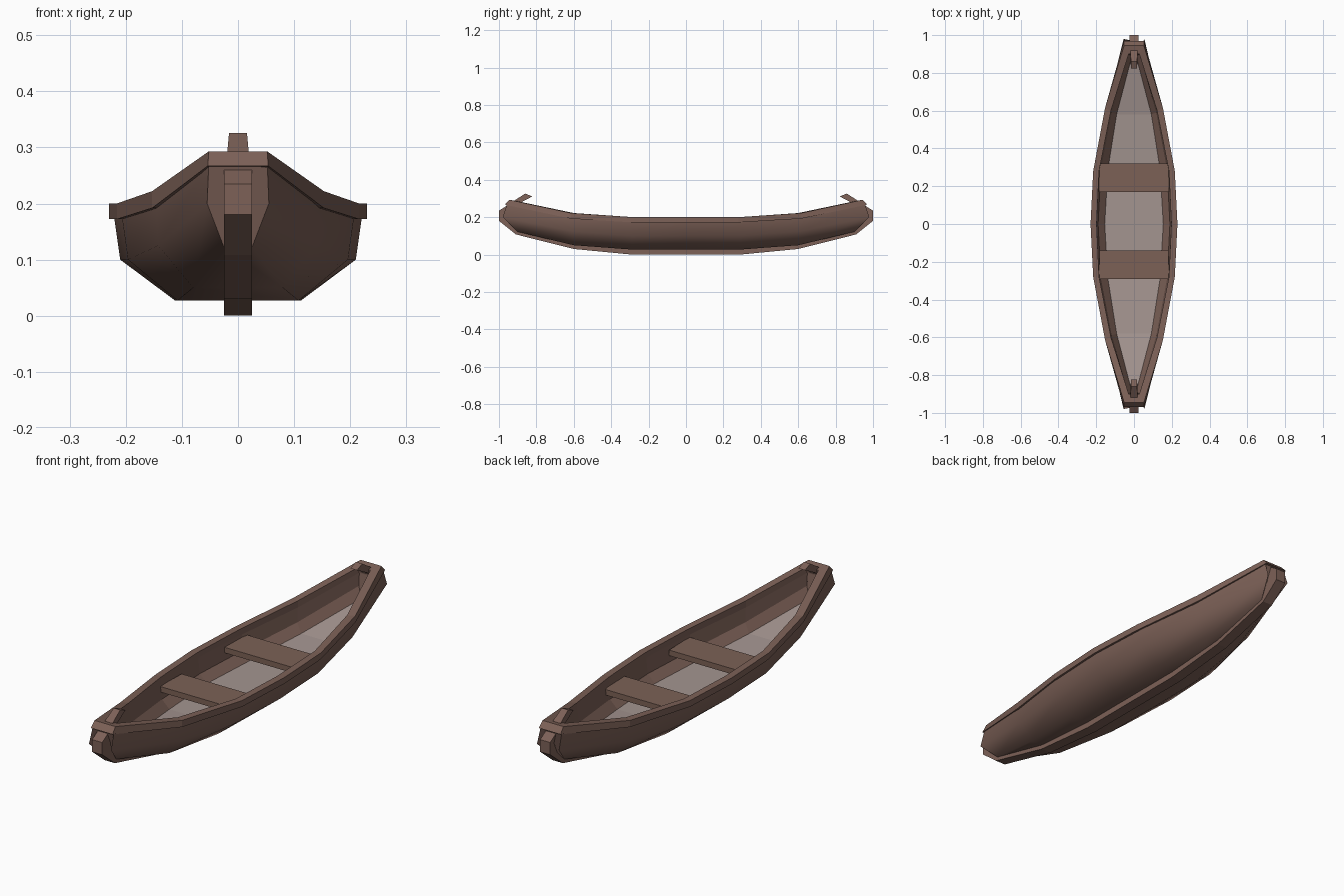
import bpy, bmesh, math

if "Cube" in bpy.data.objects:
    bpy.data.objects.remove(bpy.data.objects["Cube"])


def material(name, rgb):
    m = bpy.data.materials.new(name)
    m.diffuse_color = (*rgb, 1)
    m.use_nodes = True
    m.node_tree.nodes["Principled BSDF"].inputs["Base Color"].default_value = m.diffuse_color
    return m


WOOD = material("brown wood", (0.205, 0.120, 0.096))
PLANK = material("seat wood", (0.200, 0.120, 0.092))
FLOOR = material("pale floor", (0.37, 0.30, 0.28))


def finish(bm, name, mats, flip=False):
    bmesh.ops.recalc_face_normals(bm, faces=bm.faces)
    if flip:
        bmesh.ops.reverse_faces(bm, faces=bm.faces)
    me = bpy.data.meshes.new(name)
    bm.to_mesh(me)
    bm.free()
    for m in mats:
        me.materials.append(m)
    ob = bpy.data.objects.new(name, me)
    bpy.context.collection.objects.link(ob)
    return ob


def smooth(ob, angle):
    bpy.ops.object.select_all(action='DESELECT')
    ob.select_set(True)
    bpy.context.view_layer.objects.active = ob
    bpy.ops.object.shade_smooth_by_angle(angle=math.radians(angle))


def both_ends(half):
    """Half boat stations (y >= 0) to full boat, bow to stern."""
    bow = [[(x, -y, z) for x, y, z in st] for st in half[::-1]]
    return bow + (half[1:] if half[0][0][1] == 0 else half)


def loft(name, rings, mats, closed=False, caps=True, loop=False, flip=False, strip=None):
    bm = bmesh.new()
    vs = [[bm.verts.new(p) for p in r] for r in rings]
    n = len(rings[0])
    for i in range(len(vs) if loop else len(vs) - 1):
        a, b = vs[i], vs[(i + 1) % len(vs)]
        for j in range(n if closed else n - 1):
            k = (j + 1) % n
            f = bm.faces.new((a[j], a[k], b[k], b[j]))
            f.material_index = int(j == strip)
    if caps:
        bm.faces.new(vs[0])
        bm.faces.new(vs[-1])
    return finish(bm, name, mats, flip)


def section(half):
    """Bottom, bilge, top on one side to a symmetric open section."""
    return [(-x, y, z) for x, y, z in half[::-1]] + list(half)


def ribbon(name, pairs, mat):
    """Bar of (outer y, z), (inner y, z), half width."""
    rings = [[(-w, *o), (w, *o), (w, *i), (-w, *i)] for o, i, w in pairs]
    return loft(name, rings, [mat], closed=True)


# Outer hull skin
outer = [
    [(.112, 0, .027), (.21, 0, .10), (.222, 0, .185)],
    [(.108, .29, .027), (.196, .29, .10), (.208, .29, .185)],
    [(.08, .60, .05), (.142, .61, .125), (.146, .61, .205)],
    [(.025, .90, .122), (.055, .98, .20), (.052, .955, .275)],
]
hull = loft("hull", [section(s) for s in both_ends(outer)], [WOOD])
smooth(hull, 55)

# Inner hull skin with pale floor strip
inner = [
    [(.155, 0, .07), (.19, 0, .105), (.20, 0, .19)],
    [(.138, .29, .07), (.175, .29, .105), (.187, .29, .19)],
    [(.092, .58, .09), (.118, .59, .13), (.124, .60, .21)],
    [(.012, .885, .15), (.028, .90, .20), (.03, .905, .28)],
]
rings = [section(s) for s in both_ends(inner)]
lining = loft("hull_lining", rings, [WOOD, FLOOR], strip=2)
me = lining.data
# The open lining must face inward: floor normal points up
if next(p for p in me.polygons if p.material_index == 1).normal.z < 0:
    me.flip_normals()

# Gunwale: rectangular rail closed around the rim
rail = [
    [(.23, 0, .172), (.23, 0, .20), (.198, 0, .20), (.198, 0, .172)],
    [(.216, .28, .172), (.216, .28, .20), (.185, .28, .20), (.185, .28, .172)],
    [(.153, .615, .192), (.153, .615, .222), (.122, .60, .222), (.122, .60, .192)],
    [(.054, .968, .267), (.052, .945, .293), (.028, .90, .285), (.028, .90, .258)],
]
right = both_ends(rail)
left = [[(-x, y, z) for x, y, z in s] for s in right[::-1]]
loft("gunwale", right + left, [WOOD], closed=True, caps=False, loop=True)

# Keel rising into stems at both ends
keel = [((.29, 0), (.29, .04), .025), ((.60, .03), (.60, .065), .025),
        ((.91, .108), (.88, .14), .025), ((1.0, .18), (.94, .20), .025),
        ((1.0, .235), (.94, .225), .025), ((.95, .266), (.92, .25), .025)]
bow = [((-o[0], o[1]), (-i[0], i[1]), w) for o, i, w in keel[::-1]]
ribbon("keel", bow + keel, WOOD)

# Inward hooks above the stems
hook = [((.945, .268), (.90, .262), .021), ((.93, .281), (.895, .272), .02),
        ((.86, .326), (.822, .311), .016)]
for s, nm in ((-1, "bow_hook"), (1, "stern_hook")):
    ribbon(nm, [((s * o[0], o[1]), (s * i[0], i[1]), w) for o, i, w in hook], WOOD)

# Seats
for nm, y0, y1 in (("front_seat", -.29, -.14), ("rear_seat", .17, .32)):
    ribbon(nm, [((y0, .135), (y0, .16), .186), ((y1, .135), (y1, .16), .182)], PLANK)
